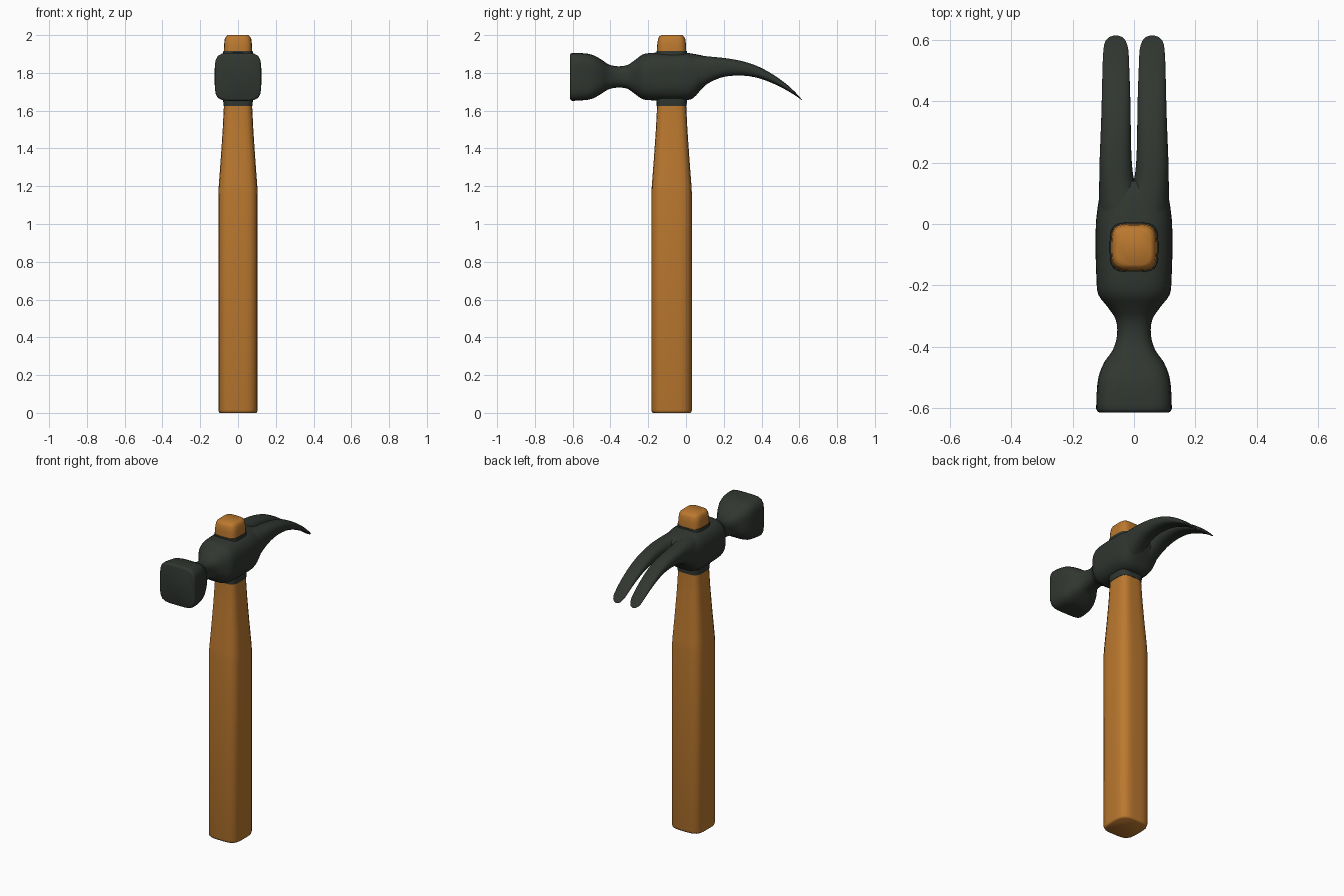
import bpy, math

if "Cube" in bpy.data.objects:
    bpy.data.objects.remove(bpy.data.objects["Cube"])


def material(name, rgb):
    m = bpy.data.materials.new(name)
    m.diffuse_color = (*rgb, 1)
    m.use_nodes = True
    m.node_tree.nodes["Principled BSDF"].inputs["Base Color"].default_value = m.diffuse_color
    return m


wood = material("wood", (0.50, 0.19, 0.028))
steel = material("steel", (0.03, 0.037, 0.03))


def superellipse(a, b, p, n):
    pts = []
    for i in range(n):
        t = 2 * math.pi * i / n
        c, s = math.cos(t), math.sin(t)
        r = (abs(c) ** p + abs(s) ** p) ** (-1 / p)
        pts.append((a * r * c, b * r * s))
    return pts


def smooth_stations(st, steps):
    # Catmull-Rom style interpolation with non-uniform spacing on the first value
    def slope(i, k):
        a, b = max(i - 1, 0), min(i + 1, len(st) - 1)
        return (st[b][k] - st[a][k]) / (st[b][0] - st[a][0])
    out = []
    for i in range(len(st) - 1):
        h = st[i + 1][0] - st[i][0]
        for j in range(steps):
            t = j / steps
            row = [st[i][0] + h * t]
            for k in range(1, len(st[0])):
                row.append((2*t**3 - 3*t*t + 1) * st[i][k] + (t**3 - 2*t*t + t) * h * slope(i, k)
                           + (3*t*t - 2*t**3) * st[i + 1][k] + (t**3 - t*t) * h * slope(i + 1, k))
            out.append(row)
    return out + [list(st[-1])]


def loft(name, rings, mat, flip=False):
    n = len(rings[0])
    verts = [v for r in rings for v in r]
    faces = [tuple(range(n))[::-1], tuple(range(len(verts) - n, len(verts)))]
    for k in range(len(rings) - 1):
        for i in range(n):
            j = (i + 1) % n
            faces.append((k*n + i, k*n + j, (k+1)*n + j, (k+1)*n + i))
    if flip:
        faces = [f[::-1] for f in faces]
    me = bpy.data.meshes.new(name)
    me.from_pydata(verts, [], faces)
    me.materials.append(mat)
    ob = bpy.data.objects.new(name, me)
    bpy.context.collection.objects.link(ob)
    bpy.context.view_layer.objects.active = ob
    ob.select_set(True)
    bpy.ops.object.shade_smooth_by_angle(angle=math.radians(40))
    ob.select_set(False)
    return ob


CY = -0.076  # handle axis


def upright(name, profile, mat, p=4, n=32):
    return loft(name, [[(x, CY + y, z) for x, y in superellipse(r, r * 1.03, p, n)]
                       for z, r in profile], mat)


def along_y(name, stations, mat, n=40):
    # each station: y, x min, x max, z min, z max, squareness
    rings = []
    for y, x0, x1, z0, z1, p in stations:
        rings.append([((x0 + x1) / 2 + x, y, (z0 + z1) / 2 + z)
                      for x, z in superellipse((x1 - x0) / 2, (z1 - z0) / 2, p, n)])
    return loft(name, rings, mat, flip=True)


# wooden handle with its end showing above the head
upright("handle", [(0, .096), (.004, .101), (.015, .104), (1.16, .104), (1.2, .102),
                   (1.35, .091), (1.5, .081), (1.64, .074), (1.9, .075), (1.95, .074),
                   (1.98, .070), (1.992, .064), (2.0, .054)], wood)

# steel collars where the handle passes through
upright("collar_lower", [(1.625, .077), (1.70, .081)], steel)
upright("collar_upper", [(1.86, .081), (1.915, .078)], steel)

# head body: striking face, neck and eye (y, half width, z min, z max, squareness)
body = [(-.602, .123, 1.652, 1.906, 5), (-.56, .122, 1.654, 1.905, 5),
        (-.50, .116, 1.662, 1.897, 4.5), (-.45, .097, 1.688, 1.872, 3.6),
        (-.41, .069, 1.713, 1.845, 2.8), (-.36, .055, 1.722, 1.835, 2.5),
        (-.31, .060, 1.716, 1.842, 2.5), (-.27, .086, 1.688, 1.868, 2.6),
        (-.23, .116, 1.661, 1.897, 2.8), (-.18, .122, 1.655, 1.906, 3),
        (-.08, .125, 1.653, 1.908, 3), (0, .124, 1.655, 1.906, 3),
        (.04, .120, 1.668, 1.901, 2.8), (.08, .113, 1.712, 1.893, 2.7),
        (.11, .095, 1.742, 1.884, 2.6), (.14, .045, 1.775, 1.865, 2.4)]
body = smooth_stations(body, 3)
body = [[-.613, .113, 1.662, 1.896, 5], [-.61, .119, 1.656, 1.902, 5]] + body
along_y("head", [(y, -h, h, a, b, p) for y, h, a, b, p in body], steel)

# curved claw prongs (y, inner x, outer x, z min, z max, squareness)
prong = [(.02, -.05, .115, 1.69, 1.893, 2.6), (.06, -.035, .115, 1.705, 1.893, 2.6),
         (.10, -.018, .114, 1.733, 1.889, 2.6), (.14, -.001, .113, 1.757, 1.885, 2.6),
         (.20, .007, .112, 1.779, 1.879, 2.6), (.28, .010, .109, 1.786, 1.866, 2.5),
         (.36, .011, .106, 1.778, 1.843, 2.5), (.44, .013, .104, 1.753, 1.804, 2.5),
         (.52, .016, .102, 1.715, 1.750, 2.4), (.57, .019, .099, 1.686, 1.706, 2.3),
         (.595, .027, .093, 1.669, 1.680, 2.2), (.608, .038, .080, 1.659, 1.665, 2),
         (.613, .052, .066, 1.655, 1.658, 2)]
prong = smooth_stations(prong, 3)
along_y("claw_right", prong, steel)
along_y("claw_left", [(y, -b, -a, z0, z1, p) for y, a, b, z0, z1, p in prong], steel)
